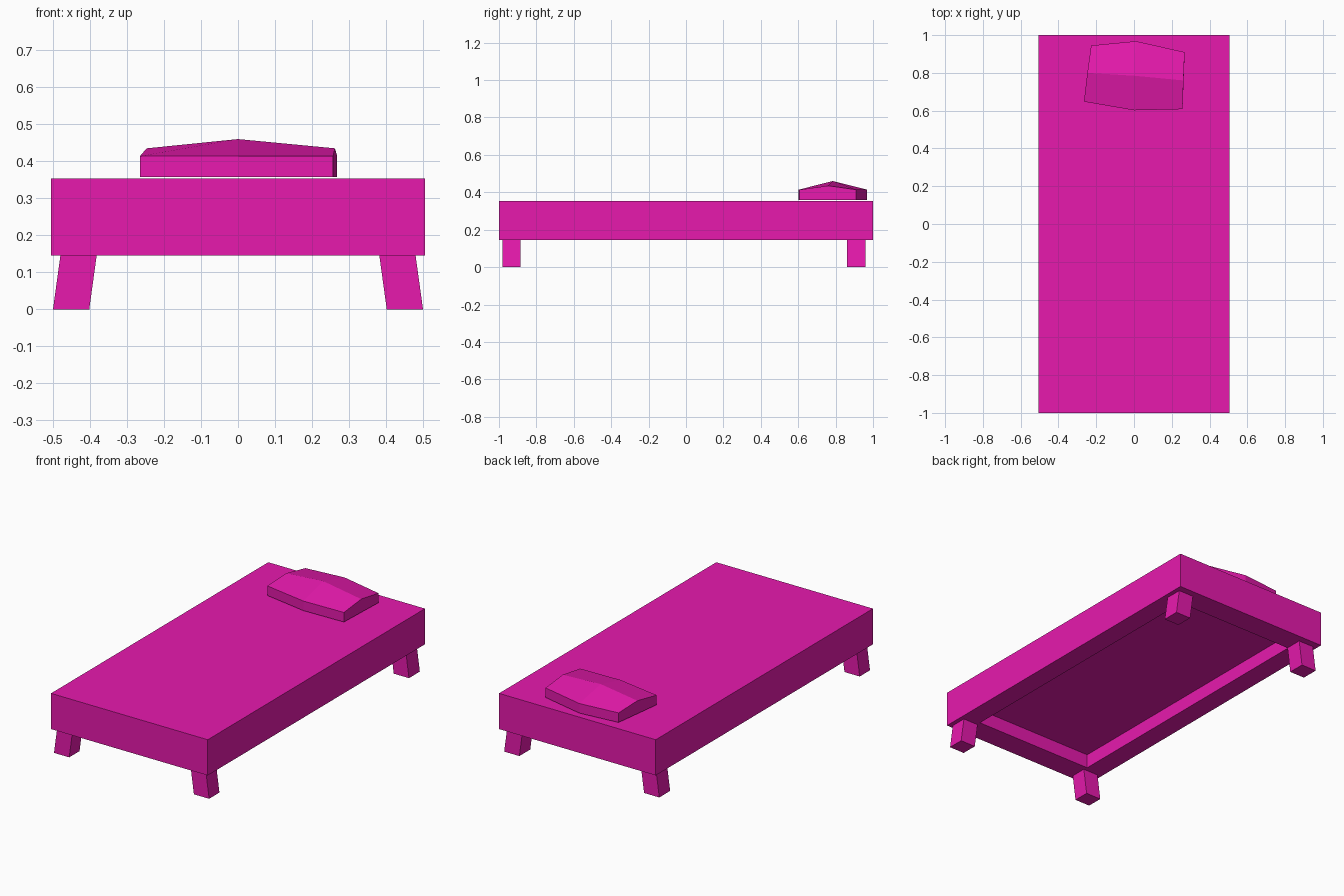
import bpy, bmesh

if "Cube" in bpy.data.objects:
    bpy.data.objects.remove(bpy.data.objects["Cube"])

mat = bpy.data.materials.new("magenta")
mat.diffuse_color = (0.8, 0.01, 0.42, 1)
mat.use_nodes = True
mat.node_tree.nodes["Principled BSDF"].inputs["Base Color"].default_value = mat.diffuse_color


def make(name, verts, faces):
    bm = bmesh.new()
    vs = [bm.verts.new(v) for v in verts]
    for f in faces:
        bm.faces.new([vs[i] for i in f])
    bmesh.ops.recalc_face_normals(bm, faces=bm.faces)
    mesh = bpy.data.meshes.new(name)
    bm.to_mesh(mesh)
    bm.free()
    mesh.materials.append(mat)
    obj = bpy.data.objects.new(name, mesh)
    bpy.context.collection.objects.link(obj)
    return obj


def rect(x0, x1, y0, y1, z):
    return [(x0, y0, z), (x1, y0, z), (x1, y1, z), (x0, y1, z)]


def band(a, b, n=4):
    # side quads joining two loops of n vertices
    return [(a + i, a + (i + 1) % n, b + (i + 1) % n, b + i) for i in range(n)]


# Bed frame: block with a shallow recess underneath
TOP, BOTTOM, RECESS = 0.353, 0.145, 0.227
loops = (rect(-0.505, 0.505, -1, 1, TOP) + rect(-0.505, 0.505, -1, 1, BOTTOM)
         + rect(-0.385, 0.385, -0.86, 0.86, BOTTOM)
         + rect(-0.385, 0.385, -0.86, 0.86, RECESS))
make("bed_frame", loops,
     [(0, 1, 2, 3), (12, 13, 14, 15)] + band(0, 4) + band(4, 8) + band(8, 12))

# Legs: splayed outwards in x
for row, y0, y1 in (("front", -0.98, -0.885), ("back", 0.86, 0.96)):
    for side, s in (("left", -1), ("right", 1)):
        verts = (rect(s * 0.402, s * 0.5, y0, y1, 0)
                 + rect(s * 0.382, s * 0.48, y0, y1, BOTTOM))
        make(f"{row}_{side}_leg", verts,
             [(0, 1, 2, 3), (4, 5, 6, 7)] + band(0, 4))

# Pillow: six-sided slab with a ridge across the top
outline = [(-0.265, 0.648), (0.0, 0.602), (0.257, 0.608),
           (0.268, 0.91), (0.01, 0.968), (-0.227, 0.945)]
ridge = [(-0.247, 0.80, 0.435), (0.0, 0.785, 0.46), (0.262, 0.76, 0.435)]
verts = ([(x, y, 0.358) for x, y in outline]
         + [(x, y, 0.414) for x, y in outline] + ridge)
make("pillow", verts,
     [(0, 1, 2, 3, 4, 5)]
     + [f for i, f in enumerate(band(0, 6, 6)) if i not in (2, 5)]
     + [(2, 3, 9, 14, 8), (5, 0, 6, 12, 11)]
     + [(6, 7, 13, 12), (7, 8, 14, 13), (9, 10, 13, 14), (10, 11, 12, 13)])
